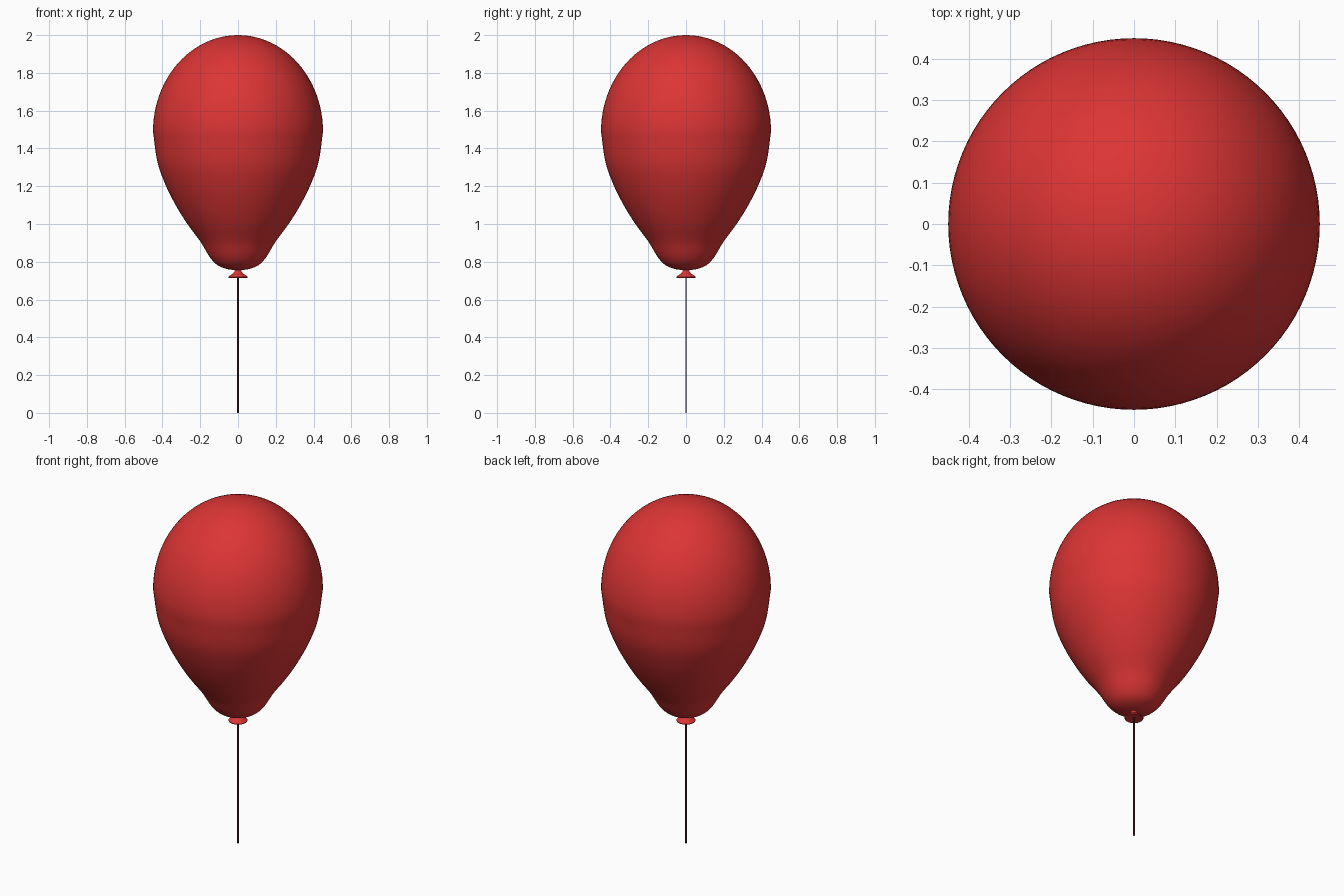
import bpy, math
from mathutils import Vector

if "Cube" in bpy.data.objects:
    bpy.data.objects.remove(bpy.data.objects["Cube"])


def material(name, rgb):
    m = bpy.data.materials.new(name)
    m.diffuse_color = (*rgb, 1)
    m.use_nodes = True
    m.node_tree.nodes["Principled BSDF"].inputs["Base Color"].default_value = m.diffuse_color
    return m


RED = material("balloon red", (0.72, 0.035, 0.035))
STRING = material("string dark red", (0.10, 0.02, 0.02))


def smooth_profile(points, steps):
    """Catmull-Rom through (radius, height) points."""
    p = [Vector(q) for q in points]
    p = [2 * p[0] - p[1]] + p + [2 * p[-1] - p[-2]]
    out = []
    for a, b, c, d in zip(p, p[1:], p[2:], p[3:]):
        for i in range(steps):
            t = i / steps
            out.append(0.5 * (2 * b + (c - a) * t + (2 * a - 5 * b + 4 * c - d) * t * t
                              + (3 * b - a - 3 * c + d) * t ** 3))
    return out + [p[-2]]


def lathe(name, profile, mat, sides, angle=50):
    """Spin an open profile about z; zero radius closes to a pole."""
    verts, faces, rings = [], [], []
    for r, z in profile:
        n = 1 if r < 1e-6 else sides
        rings.append(range(len(verts), len(verts) + n))
        verts += [(r * math.cos(math.tau * k / sides), r * math.sin(math.tau * k / sides), z)
                  for k in range(n)]
    for a, b in zip(rings, rings[1:]):
        for k in range(sides):
            j = (k + 1) % sides
            quad = [a[k % len(a)], a[j % len(a)], b[j % len(b)], b[k % len(b)]]
            faces.append(list(dict.fromkeys(quad)))
    me = bpy.data.meshes.new(name)
    me.from_pydata(verts, [], faces)
    me.materials.append(mat)
    ob = bpy.data.objects.new(name, me)
    bpy.context.collection.objects.link(ob)
    bpy.context.view_layer.objects.active = ob
    ob.select_set(True)
    bpy.ops.object.shade_smooth_by_angle(angle=math.radians(angle))
    ob.select_set(False)
    return ob


# Balloon body: rounded base, flared lower half, elliptical dome
lower = smooth_profile([(0, 0.755), (0.055, 0.761), (0.108, 0.782), (0.150, 0.825), (0.198, 0.905),
                        (0.268, 1.0), (0.330, 1.1), (0.385, 1.21), (0.427, 1.33), (0.45, 1.49)], 5)
dome = [(0.45 * math.cos(a), 1.49 + 0.51 * math.sin(a))
        for a in (math.pi / 2 * i / 24 for i in range(1, 25))]
lathe("balloon_body", [tuple(v) for v in lower] + dome, RED, 96)

# Knot: narrow neck widening to a flared lip
lathe("balloon_knot", [(0, 0.722), (0.03, 0.718), (0.049, 0.715), (0.051, 0.719), (0.045, 0.726),
                       (0.028, 0.737), (0.018, 0.748), (0.016, 0.765)], RED, 32)

# String hanging straight down
lathe("string", [(0, 0), (0.004, 0), (0.004, 0.73), (0, 0.73)], STRING, 10)
